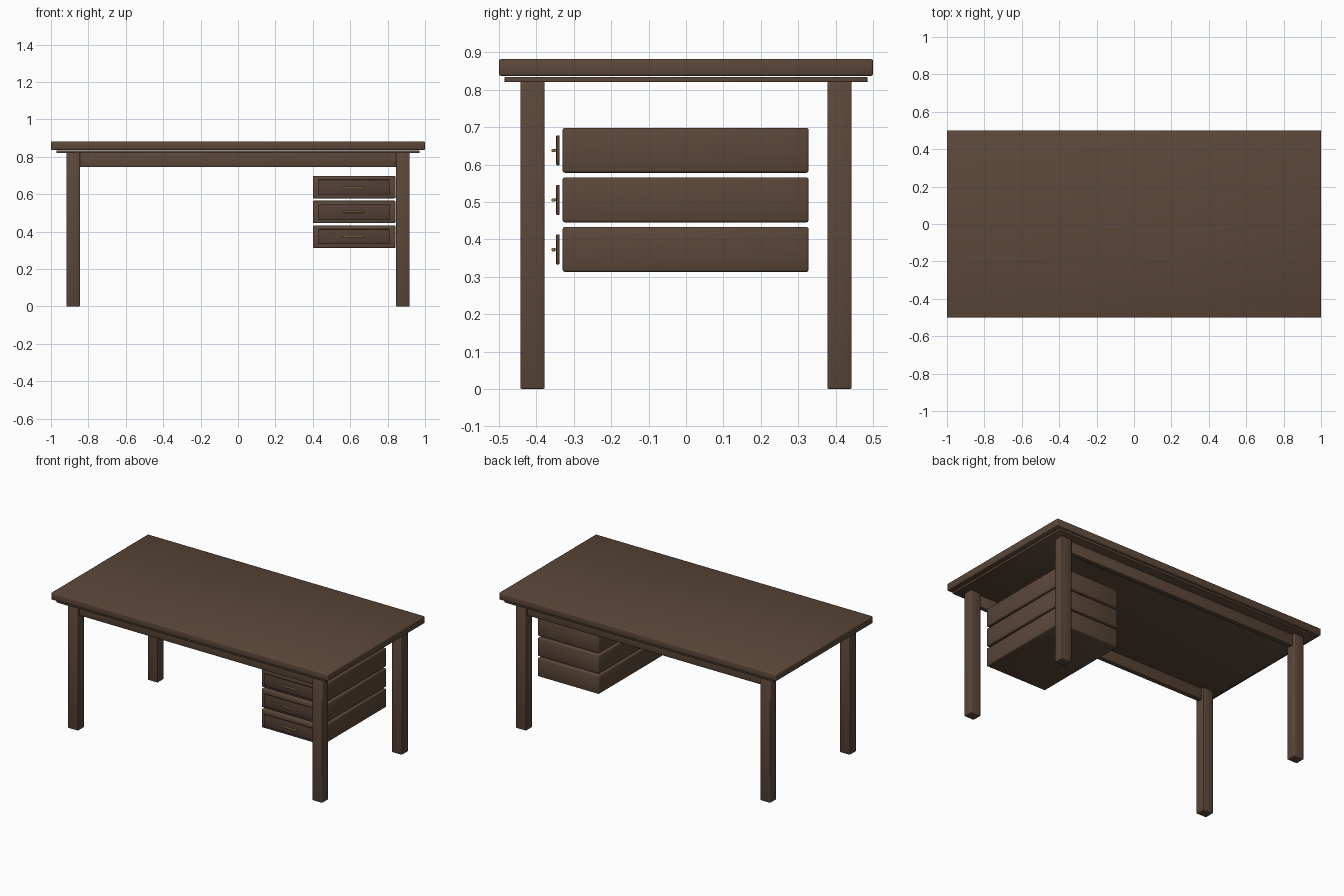
import bpy

cube = bpy.data.objects.get("Cube")
if cube:
    bpy.data.objects.remove(cube, do_unlink=True)


def make_material(name, rgb, metallic=0.0):
    m = bpy.data.materials.new(name)
    m.use_nodes = True
    m.diffuse_color = (*rgb, 1)
    node = m.node_tree.nodes["Principled BSDF"]
    node.inputs["Base Color"].default_value = (*rgb, 1)
    node.inputs["Metallic"].default_value = metallic
    node.inputs["Roughness"].default_value = 0.6
    return m


wood = make_material("dark wood", (0.105, 0.063, 0.041))
panel_wood = make_material("drawer front wood", (0.085, 0.05, 0.037))
brass = make_material("brass", (0.40, 0.25, 0.08))


def box(name, x, y, z, mat, bevel=0.004, segments=2):
    """Softly bevelled box given by its (min, max) range on each axis."""
    bpy.ops.mesh.primitive_cube_add(
        size=1, location=[(a + b) / 2 for a, b in (x, y, z)])
    ob = bpy.context.object
    ob.name = name
    ob.scale = [b - a for a, b in (x, y, z)]
    bpy.ops.object.transform_apply(location=False, rotation=False, scale=True)
    ob.data.materials.append(mat)
    mod = ob.modifiers.new("soft edges", "BEVEL")
    mod.width = bevel
    mod.segments = segments
    bpy.ops.object.shade_smooth()
    return ob


# Table top with a thin moulding beneath
box("table_top", (-1, 1), (-0.5, 0.5), (0.837, 0.882), wood, 0.005)
box("top_moulding", (-0.97, 0.97), (-0.485, 0.485), (0.82, 0.834), wood, 0.002)

# Legs, and the long rails joining them
for yn, s in (("front", -1), ("back", 1)):
    for xn, t in (("right", -1), ("left", 1)):
        box(f"{yn}_{xn}_leg", sorted((t * 0.845, t * 0.918)),
            sorted((s * 0.378, s * 0.443)), (0, 0.822), wood)
    box(f"{yn}_rail", (-0.85, 0.85), sorted((s * 0.395, s * 0.425)),
        (0.745, 0.822), wood, 0.003)

# Stack of drawers, each with a raised front panel and a brass pull
for i in range(3):
    c = 0.373 + i * 0.1325
    box(f"drawer_{i + 1}", (0.4, 0.842), (-0.33, 0.328),
        (c - 0.06, c + 0.06), wood, 0.006)
    box(f"drawer_panel_{i + 1}", (0.43, 0.81), (-0.347, -0.338),
        (c - 0.04, c + 0.04), panel_wood, 0.002)
    box(f"pull_bar_{i + 1}", (0.56, 0.675), (-0.359, -0.35),
        (c - 0.005, c + 0.004), brass, 0.002)
    for j, x in enumerate((0.58, 0.65)):
        box(f"pull_post_{i + 1}_{j + 1}", (x, x + 0.006), (-0.353, -0.345),
            (c - 0.003, c + 0.003), brass, 0.001)
